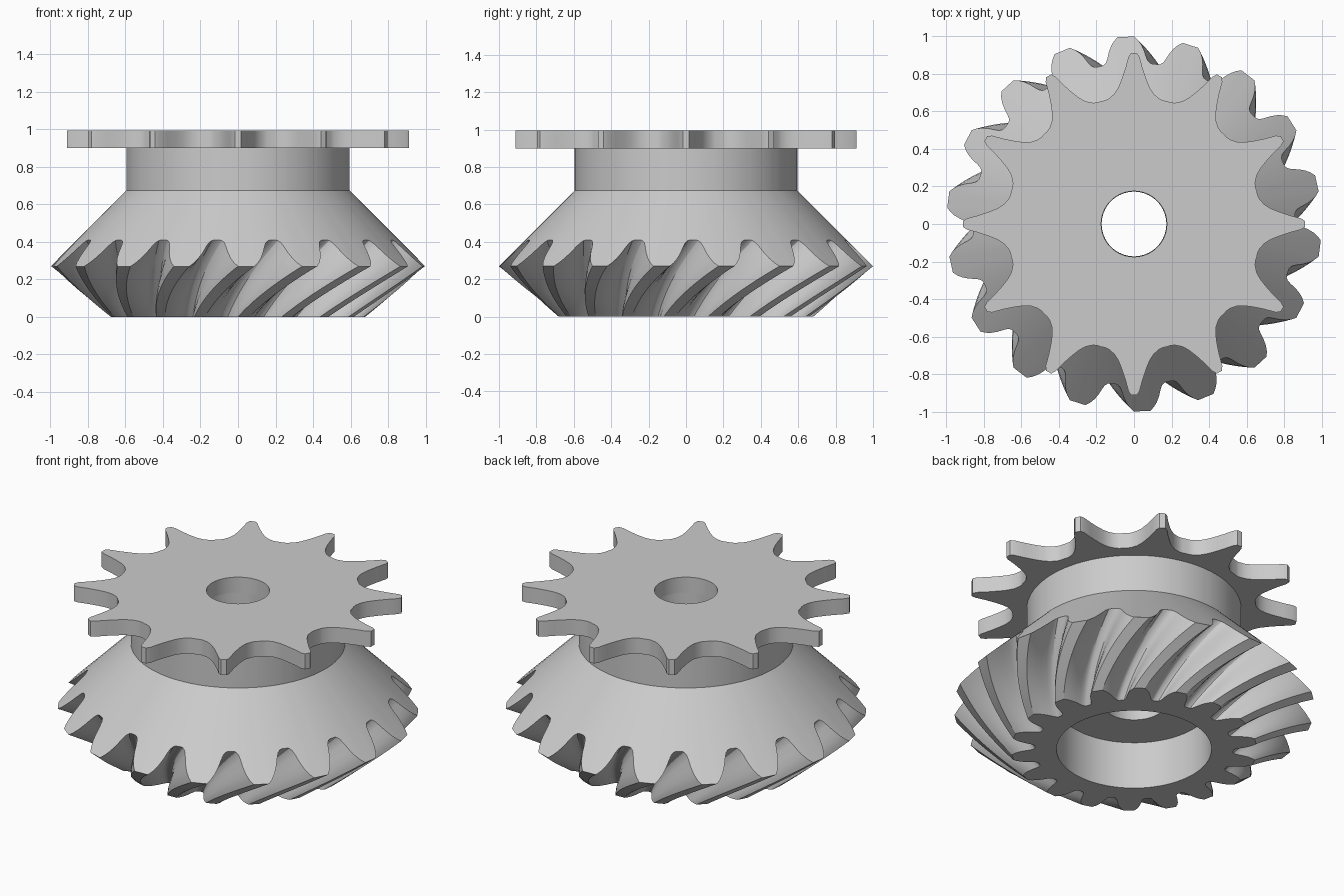
import bpy
from math import sin, cos, atan2, hypot, radians, pi

cube = bpy.data.objects.get("Cube")
if cube:
    bpy.data.objects.remove(cube, do_unlink=True)

steel = bpy.data.materials.new("grey steel")
steel.use_nodes = True
GREY = (0.6, 0.6, 0.6, 1.0)
steel.diffuse_color = GREY
steel.node_tree.nodes["Principled BSDF"].inputs["Base Color"].default_value = GREY


def ring(angles, radii, heights):
    """One closed loop of points around the axis."""
    return [(r * cos(a), r * sin(a), z) for a, r, z in zip(angles, radii, heights)]


def flat_ring(angles, radius, z):
    return ring(angles, [radius] * len(angles), [z] * len(angles))


def skin(name, loops):
    """Join rings of equal length, the last one back to the first."""
    n, m = len(loops[0]), len(loops)
    verts = [p for loop in loops for p in loop]
    faces = []
    for i in range(m):
        j = (i + 1) % m
        for k in range(n):
            l = (k + 1) % n
            faces.append((i * n + k, i * n + l, j * n + l, j * n + k))
    mesh = bpy.data.meshes.new(name)
    mesh.from_pydata(verts, [], faces)
    mesh.materials.append(steel)
    mesh.update()
    obj = bpy.data.objects.new(name, mesh)
    bpy.context.collection.objects.link(obj)
    bpy.ops.object.select_all(action='DESELECT')
    obj.select_set(True)
    bpy.context.view_layer.objects.active = obj
    bpy.ops.object.mode_set(mode='EDIT')
    bpy.ops.mesh.select_all(action='SELECT')
    bpy.ops.mesh.normals_make_consistent(inside=False)
    bpy.ops.object.mode_set(mode='OBJECT')
    bpy.ops.object.shade_smooth_by_angle(angle=radians(30))
    return obj


def repeat(half, count, start=0.0):
    """Mirror half a tooth (angle, value), then repeat it around the axis."""
    tooth = [(-a, v) for a, v in reversed(half[:-1])] + half
    pitch = 2 * pi / count
    return [(start + i * pitch + a, v) for i in range(count) for a, v in tooth]


# Spiral bevel gear with collar, recessed bore and shaft hole
half_tooth = [(2.5, 1), (3.7, 0.87), (4.8, 0.7), (5.8, 0.48), (6.6, 0.25),
              (7.3, 0.1), (8.2, 0.02), (9.0, 0), (10, 0)]
teeth = repeat([(radians(a), h) for a, h in half_tooth], 18, radians(92.5))
depth = [h for _, h in teeth]
TWIST, STEPS = radians(20), 16


def tooth_ring(s):
    """Toothed section, from the small end (s=0) to the large end (s=1)."""
    root_r, root_z = 0.55 + 0.31 * s, 0.41 * s
    tip_r, tip_z = 0.68 + 0.32 * s, 0.27 * s
    return ring([a - TWIST * (1 - s) for a, _ in teeth],
                [root_r + (tip_r - root_r) * h for h in depth],
                [root_z + (tip_z - root_z) * h for h in depth])


top_angles = [a for a, _ in teeth]
low_angles = [a - TWIST for a in top_angles]
body = [flat_ring(low_angles, 0.175, 0.29),
        flat_ring(low_angles, 0.43, 0.29),
        flat_ring(low_angles, 0.43, 0)]
body += [tooth_ring(i / STEPS) for i in range(STEPS + 1)]
body += [flat_ring(top_angles, 0.595, 0.675),
         flat_ring(top_angles, 0.595, 0.9),
         flat_ring(top_angles, 0.175, 0.9)]
skin("bevel_gear", body)

# Chain sprocket plate on top of the collar
half_sprocket = [(0.016, 0.912), (0.03, 0.89), (0.046, 0.83), (0.066, 0.77),
                 (0.084, 0.727), (0.105, 0.694), (0.135, 0.668), (0.155, 0.659),
                 (0.175, 0.655)]
outline = repeat([(atan2(x, y), hypot(x, y)) for x, y in half_sprocket], 12)
angles = [a for a, _ in outline]
radii = [r for _, r in outline]
LOW, HIGH = 0.9, 0.995
skin("sprocket_plate", [ring(angles, radii, [LOW] * len(angles)),
                        ring(angles, radii, [HIGH] * len(angles)),
                        flat_ring(angles, 0.175, HIGH),
                        flat_ring(angles, 0.175, LOW)])
